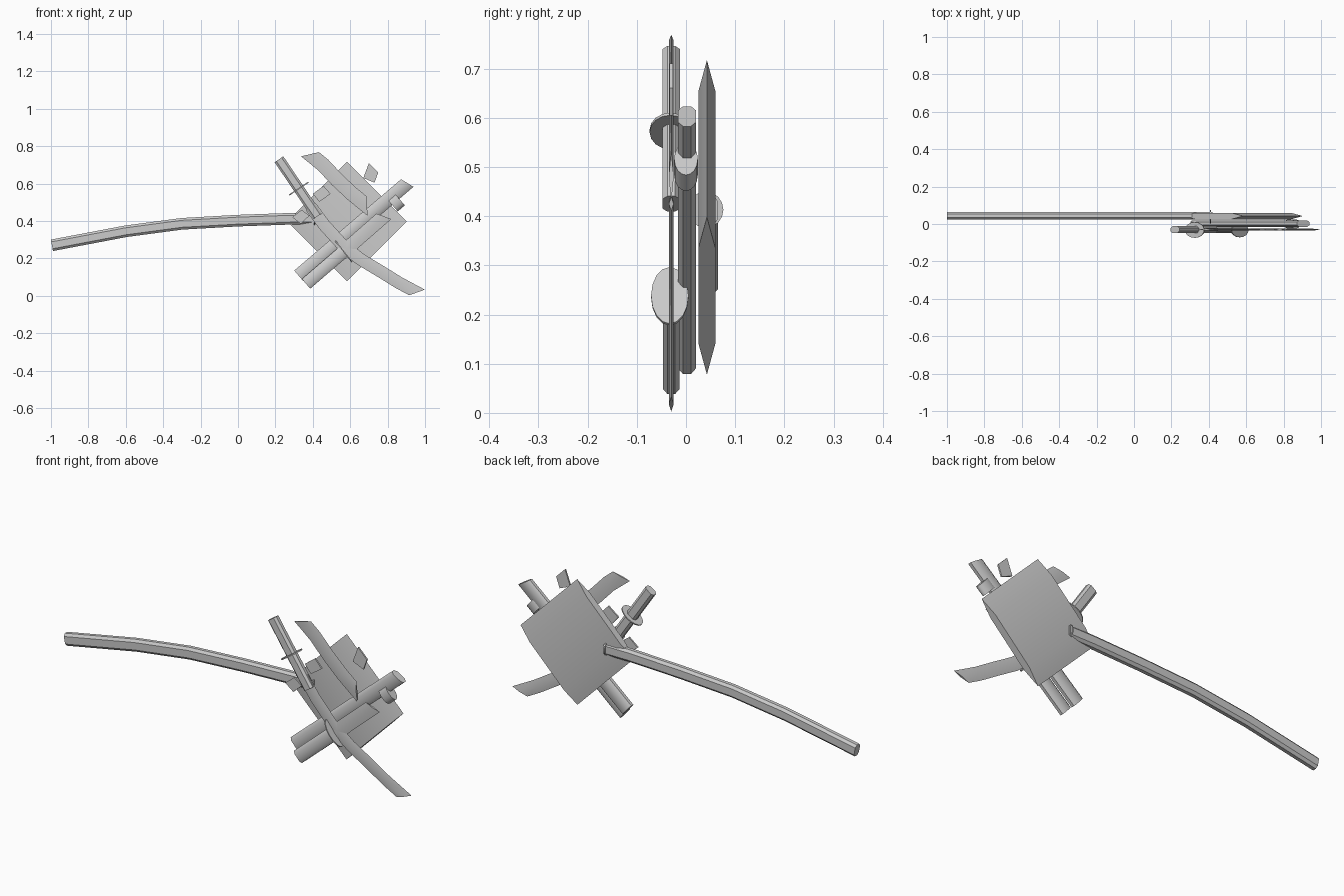
import bpy, bmesh, math
from mathutils import Vector

if "Cube" in bpy.data.objects:
    bpy.data.objects.remove(bpy.data.objects["Cube"])

OCT = [(1, .45), (.6, 1), (-.6, 1), (-1, .45), (-1, -.45), (-.6, -1), (.6, -1), (1, -.45)]
HEX = [(1, 0), (.6, 1), (-.6, 1), (-1, 0), (-.6, -1), (.6, -1)]
DIAMOND = [(1, 0), (0, 1), (-1, 0), (0, -1)]


def finish(name, bm, angle=40):
    bmesh.ops.recalc_face_normals(bm, faces=bm.faces)
    me = bpy.data.meshes.new(name)
    bm.to_mesh(me)
    bm.free()
    ob = bpy.data.objects.new(name, me)
    bpy.context.collection.objects.link(ob)
    bpy.ops.object.select_all(action='DESELECT')
    ob.select_set(True)
    bpy.context.view_layer.objects.active = ob
    bpy.ops.object.shade_smooth_by_angle(angle=math.radians(angle))
    return ob


def sweep(name, path, y, half_w, half_y, section, start_skew=0, end_skew=0):
    """Sweep a section along an (x, z) path; skew slants the end cuts."""
    bm = bmesh.new()
    pts = [Vector(p) for p in path]
    rings = []
    for i, p in enumerate(pts):
        d = (pts[min(i + 1, len(pts) - 1)] - pts[max(i - 1, 0)]).normalized()
        side = Vector((-d.y, d.x))
        skew = start_skew if i == 0 else end_skew if i == len(pts) - 1 else 0
        ring = []
        for u, v in section:
            q = p + side * u * half_w + d * u * skew
            ring.append(bm.verts.new((q.x, y + v * half_y, q.y)))
        rings.append(ring)
    n = len(section)
    for a, b in zip(rings, rings[1:]):
        for k in range(n):
            bm.faces.new((a[k], a[(k + 1) % n], b[(k + 1) % n], b[k]))
    bm.faces.new(rings[0])
    bm.faces.new(rings[-1])
    return finish(name, bm)


def guard(name, x, y, z, direction, half_w, half_y, thick=.006):
    """Thin oval disc whose axis follows direction in the xz plane."""
    d = Vector(direction).normalized() * thick / 2
    ring = [(math.cos(2 * math.pi * k / 16), math.sin(2 * math.pi * k / 16)) for k in range(16)]
    sweep(name, [(x - d.x, z - d.y), (x + d.x, z + d.y)], y, half_w, half_y, ring)


def shard(name, pts, y, half_y=.004):
    """Small flat broken piece."""
    bm = bmesh.new()
    f = [bm.verts.new((x, y - half_y, z)) for x, z in pts]
    b = [bm.verts.new((x, y + half_y, z)) for x, z in pts]
    bm.faces.new(f)
    bm.faces.new(b[::-1])
    for k in range(len(pts)):
        j = (k + 1) % len(pts)
        bm.faces.new((f[k], f[j], b[j], b[k]))
    finish(name, bm)


# Square board with two bevelled sides
sweep("board", [(.423, .557), (.742, .238)], .0425, .2265, .0175, HEX)

# Long curved scabbard with its collar disc
sweep("long_scabbard", [(-.995, .27), (-.6, .345), (-.3, .385), (0, .402), (.28, .412), (.42, .412)],
      .045, .031, .02, OCT)
guard("long_scabbard_guard", .41, .04, .413, (1, 0), .037, .036)

# Second scabbard lying across the board
sweep("short_scabbard", [(.325, .107), (.905, .603)], .002, .037, .018, OCT, end_skew=-.012)
guard("scabbard_collar", .845, .0, .50, (.76, .65), .043, .024, .05)

# Whole sword: grip, guard and curved blade
sweep("sword_grip", [(.219, .73), (.325, .573), (.425, .425)], -.03, .028, .018, OCT)
guard("sword_guard", .325, -.032, .573, (.106, -.157), .062, .042)
sweep("sword_blade", [(.39, .475), (.46, .38), (.56, .27), (.655, .195), (.757, .134), (.86, .07), (.957, .018)],
      -.03, .033, .005, DIAMOND, end_skew=.03)

# Broken sword: grip, guard and stub of blade
sweep("broken_sword_grip", [(.364, .064), (.565, .237)], -.03, .034, .017, OCT)
guard("broken_sword_guard", .565, -.033, .237, (.115, .09), .073, .038)
sweep("broken_blade_stub", [(.55, .224), (.78, .425)], -.03, .037, .005, DIAMOND, end_skew=-.02)

# Snapped-off blade tip
sweep("broken_blade_tip", [(.69, .48), (.61, .545), (.53, .62), (.455, .70), (.385, .757)],
      -.03, .039, .005, DIAMOND, start_skew=-.035, end_skew=.03)

# Loose blade shards
shard("shard_right", [(.70, .71), (.75, .66), (.73, .605), (.67, .63)], -.03)
shard("shard_middle", [(.40, .545), (.457, .588), (.495, .545), (.435, .503)], -.03)
shard("shard_left", [(.29, .42), (.34, .46), (.382, .428), (.335, .385)], -.03)
